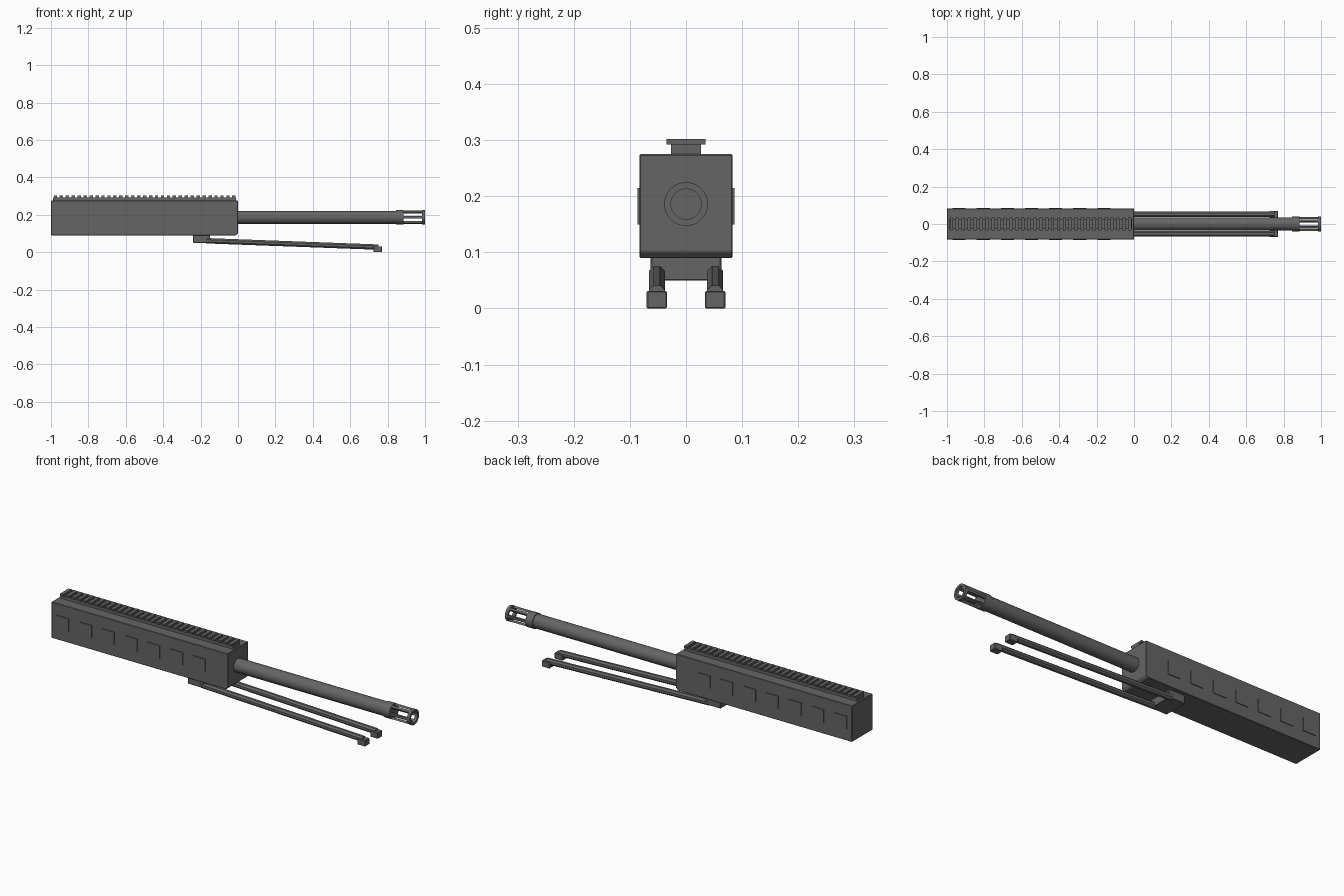
import bpy, bmesh, math
from mathutils import Vector, Matrix

old = bpy.data.objects.get("Cube")
if old:
    bpy.data.objects.remove(old, do_unlink=True)

mat = bpy.data.materials.new("dark_gunmetal_grey")
mat.use_nodes = True
COLOUR = (0.13, 0.13, 0.133, 1)
mat.diffuse_color = COLOUR
mat.node_tree.nodes["Principled BSDF"].inputs["Base Color"].default_value = COLOUR


def finish(name, bm, bevel=0, smooth=False):
    bmesh.ops.recalc_face_normals(bm, faces=bm.faces)
    mesh = bpy.data.meshes.new(name)
    bm.to_mesh(mesh)
    bm.free()
    ob = bpy.data.objects.new(name, mesh)
    bpy.context.collection.objects.link(ob)
    mesh.materials.append(mat)
    if bevel:
        mod = ob.modifiers.new("bevel", "BEVEL")
        mod.width, mod.segments = bevel, 1
    if smooth:
        bpy.ops.object.select_all(action="DESELECT")
        ob.select_set(True)
        bpy.context.view_layer.objects.active = ob
        bpy.ops.object.shade_smooth_by_angle(angle=math.radians(35))
    return ob


def add_box(bm, lo, hi):
    lo, hi = Vector(lo), Vector(hi)
    m = Matrix.Translation((lo + hi) / 2) @ Matrix.Diagonal((*(hi - lo), 1))
    return bmesh.ops.create_cube(bm, size=1, matrix=m)["verts"]


def box(name, lo, hi, bevel=0):
    bm = bmesh.new()
    add_box(bm, lo, hi)
    return finish(name, bm, bevel)


def lathe(name, profile, z, sides=32):
    """Spin (x, radius) points around the barrel axis."""
    bm = bmesh.new()
    pts = [bm.verts.new((x, 0, z + r)) for x, r in profile]
    edges = [bm.edges.new(p) for p in zip(pts, pts[1:])]
    bmesh.ops.spin(bm, geom=pts + edges, cent=(0, 0, z), axis=(1, 0, 0),
                   angle=math.tau, steps=sides)
    bmesh.ops.remove_doubles(bm, verts=bm.verts, dist=1e-5)
    return finish(name, bm, smooth=True)


# Handguard with chamfered lower front edge
bm = bmesh.new()
add_box(bm, (-1, -0.083, 0.09), (0, 0.083, 0.275))
low_front = [e for e in bm.edges
             if all(v.co.x > -0.1 and v.co.z < 0.1 for v in e.verts)]
bmesh.ops.bevel(bm, geom=low_front, offset=0.011, segments=1, affect="EDGES")
finish("handguard", bm, 0.002)

# Top rail: narrow base with wide cross slats
box("rail_base", (-0.99, -0.027, 0.274), (-0.01, 0.027, 0.293))
bm = bmesh.new()
SLATS = 31
for i in range(SLATS):
    x = -0.985 + i * 0.0318
    add_box(bm, (x, -0.035, 0.292), (x + 0.018, 0.035, 0.302))
finish("rail_slats", bm)

# Raised side panels, both sides
for side, label in ((1, "back"), (-1, "front")):
    bm = bmesh.new()
    for i in range(7):
        x = -0.97 + i * 0.129
        y = sorted((side * 0.08, side * 0.0865))
        add_box(bm, (x, y[0], 0.15), (x + 0.07, y[1], 0.215))
    finish(label + "_side_panels", bm)

# Barrel and muzzle device
AXIS = 0.186
lathe("barrel", [(-0.02, 0), (-0.02, 0.035), (0.86, 0.035), (0.86, 0)], AXIS)
lathe("muzzle_collar", [(0.845, 0), (0.845, 0.039), (0.885, 0.039), (0.885, 0)], AXIS)
lathe("muzzle_ring", [(0.985, 0.027), (0.985, 0.039), (1, 0.039), (1, 0.027),
                      (0.985, 0.027)], AXIS)
bm = bmesh.new()
for i in range(6):
    bar = add_box(bm, (0.88, -0.006, 0.027), (0.99, 0.006, 0.038))
    bmesh.ops.rotate(bm, verts=bar, cent=(0, 0, 0),
                     matrix=Matrix.Rotation(math.pi / 2 + i * math.tau / 6, 3, "X"))
    bmesh.ops.translate(bm, verts=bar, vec=(0, 0, AXIS))
finish("muzzle_prongs", bm)

# Folded bipod: mount, two octagonal legs, block feet
box("bipod_mount", (-0.24, -0.063, 0.05), (-0.15, 0.063, 0.092), 0.002)
for side, label in ((1, "back"), (-1, "front")):
    y = side * 0.052
    start, end = Vector((-0.17, y, 0.061)), Vector((0.75, y, 0.027))
    axis = end - start
    bm = bmesh.new()
    turn = axis.to_track_quat("Z", "Y").to_matrix().to_4x4()
    m = Matrix.Translation((start + end) / 2) @ turn @ Matrix.Rotation(math.pi / 8, 4, "Z")
    bmesh.ops.create_cone(bm, cap_ends=True, segments=8, radius1=0.0155,
                          radius2=0.0155, depth=axis.length, matrix=m)
    finish(label + "_bipod_leg", bm)
    box(label + "_bipod_foot", (0.725, y - 0.018, 0), (0.77, y + 0.018, 0.031), 0.002)
